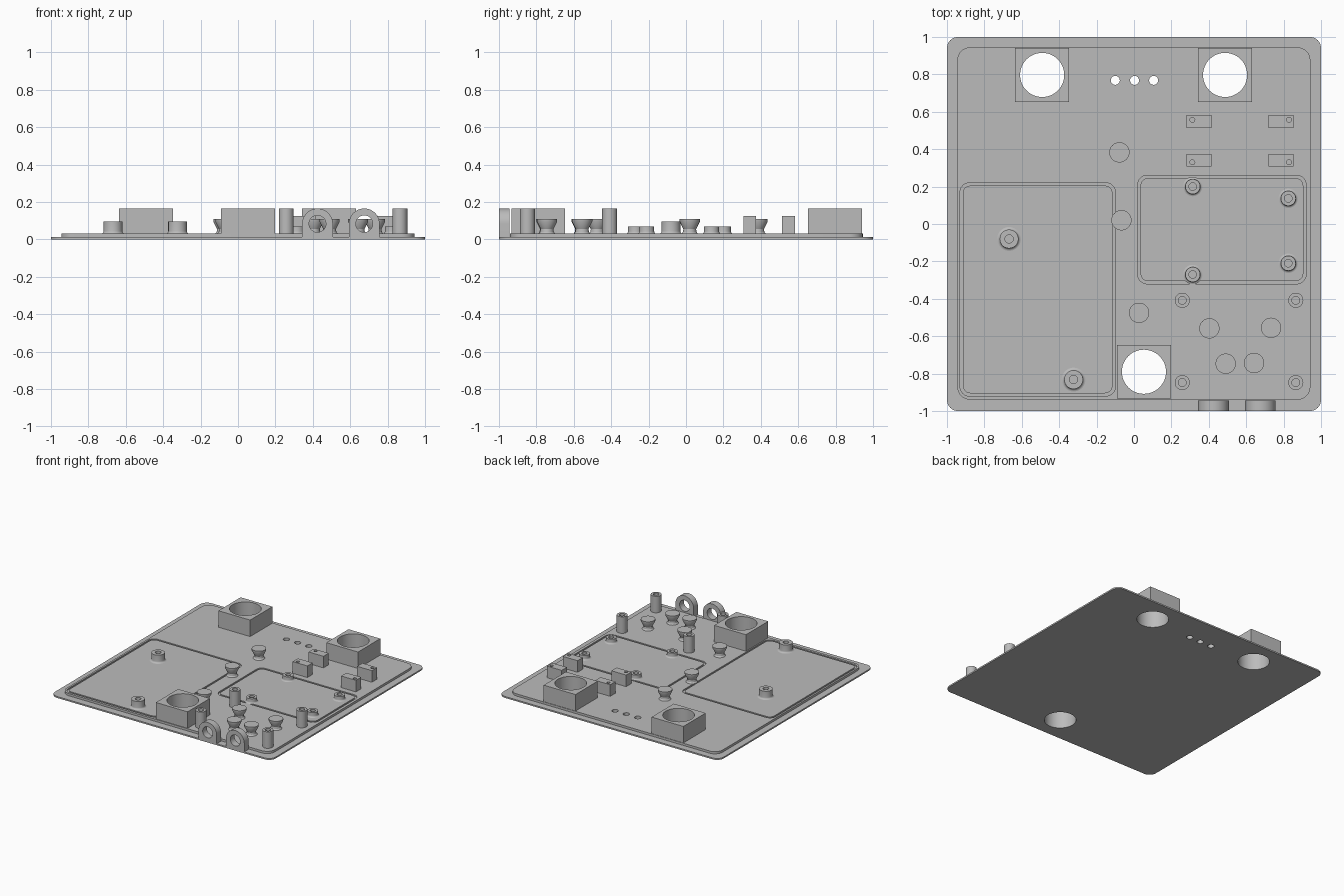
import bpy, bmesh, math
from mathutils import Matrix, Vector

if "Cube" in bpy.data.objects:
    bpy.data.objects.remove(bpy.data.objects["Cube"])

grey = bpy.data.materials.new("plain grey")
grey.use_nodes = True
COLOR = (0.5, 0.5, 0.5, 1)
grey.diffuse_color = COLOR
grey.node_tree.nodes["Principled BSDF"].inputs["Base Color"].default_value = COLOR

LIP, FLOOR, TALL = 0.012, 0.03, 0.165


def finish(name, bm):
    bmesh.ops.recalc_face_normals(bm, faces=bm.faces)
    me = bpy.data.meshes.new(name)
    bm.to_mesh(me)
    bm.free()
    me.materials.append(grey)
    ob = bpy.data.objects.new(name, me)
    bpy.context.scene.collection.objects.link(ob)
    return ob


def box(name, x0, x1, y0, y1, z0, z1, radius=0):
    """Box, with optional rounded vertical corners."""
    bm = bmesh.new()
    size = Vector((x1 - x0, y1 - y0, z1 - z0))
    mid = Vector((x0 + x1, y0 + y1, z0 + z1)) / 2
    bmesh.ops.create_cube(bm, size=1, matrix=Matrix.Translation(mid) @ Matrix.Diagonal(size).to_4x4())
    if radius:
        edges = [e for e in bm.edges if abs(e.verts[0].co.z - e.verts[1].co.z) > 1e-5]
        bmesh.ops.bevel(bm, geom=edges, offset=radius, segments=8, profile=0.5, affect='EDGES')
    return finish(name, bm)


def cylinder(name, center, radius, depth, along_y=False):
    bm = bmesh.new()
    turn = Matrix.Rotation(math.pi / 2 if along_y else 0, 4, 'X')
    bmesh.ops.create_cone(bm, cap_ends=True, segments=48, radius1=radius, radius2=radius,
                          depth=depth, matrix=Matrix.Translation(center) @ turn)
    return finish(name, bm)


def cut(ob, cutter):
    """Subtract the cutter, bake the result and delete the cutter."""
    mod = ob.modifiers.new("cut", 'BOOLEAN')
    mod.operation, mod.solver, mod.object = 'DIFFERENCE', 'EXACT', cutter
    bpy.context.view_layer.update()
    me = bpy.data.meshes.new_from_object(ob.evaluated_get(bpy.context.evaluated_depsgraph_get()))
    ob.modifiers.clear()
    ob.data = me
    bpy.data.objects.remove(cutter)


def lathe(name, x, y, profile, segments=40):
    """Revolve an (r, z) profile that starts and ends on the axis."""
    bm = bmesh.new()
    verts = [bm.verts.new((r, 0, z)) for r, z in profile]
    edges = [bm.edges.new(pair) for pair in zip(verts, verts[1:])]
    bmesh.ops.spin(bm, geom=verts + edges, cent=(0, 0, 0), axis=(0, 0, 1),
                   angle=2 * math.pi, steps=segments)
    bmesh.ops.remove_doubles(bm, verts=bm.verts, dist=1e-5)
    bmesh.ops.translate(bm, verts=bm.verts, vec=(x, y, 0))
    return finish(name, bm)


def standoff(name, x, y, radius, bore, top, fillet):
    """Bored post with a curved fillet at its foot."""
    foot = [(radius + fillet * (1 - math.sin(a)), FLOOR + fillet * (1 - math.cos(a)))
            for a in (i * math.pi / 8 for i in range(5))] if fillet else [(radius, FLOOR)]
    return lathe(name, x, y, [(0, FLOOR - 0.01), (foot[0][0], FLOOR - 0.01)] + foot
                 + [(radius, top), (bore, top), (bore, FLOOR + 0.002), (0, FLOOR + 0.002)])


# Base plate with raised inner panel
base = box("base_plate", -1, 1, -1, 1, 0, LIP, 0.06)
panel = box("raised_panel", -0.945, 0.943, -0.94, 0.945, LIP, FLOOR, 0.07)

# Shallow rounded outlines marking the component bays
for x0, x1, y0, y1 in [(-0.93, -0.1, -0.92, 0.22), (0.02, 0.92, -0.32, 0.26)]:
    w = 0.015
    frame = box("bay_outline", x0, x1, y0, y1, FLOOR - 0.01, FLOOR + 0.01, 0.05)
    cut(frame, box("bay_core", x0 + w, x1 - w, y0 + w, y1 - w, 0, 0.1, 0.04))
    cut(panel, frame)

# Square sockets with large through holes
sockets = [(-0.491, 0.797), (0.487, 0.797), (0.053, -0.79)]
for x, y in sockets:
    block = box("button_socket", x - 0.144, x + 0.144, y - 0.144, y + 0.144, FLOOR - 0.002, TALL)
    for part in (base, panel, block):
        cut(part, cylinder("hole", (x, y, 0.1), 0.118, 0.5))

# Row of indicator holes
for x in (-0.1, 0.003, 0.105):
    for part in (base, panel):
        cut(part, cylinder("hole", (x, 0.768, 0), 0.024, 0.2))

# Small bored mounting blocks
for x, hole_x in ((0.347, 0.312), (0.787, 0.829)):
    for y, hole_y in ((0.548, 0.557), (0.341, 0.33)):
        block = box("mounting_block", x - 0.067, x + 0.067, y - 0.034, y + 0.034, FLOOR - 0.002, 0.125)
        cut(block, cylinder("hole", (hole_x, hole_y, 0.12), 0.013, 0.1))

# Board standoffs, short, medium and tall
for x, y in [(0.314, 0.2), (0.825, 0.137), (0.314, -0.27), (0.825, -0.21)]:
    standoff("short_standoff", x, y, 0.04, 0.02, 0.068, 0.012)
for x, y in [(-0.668, -0.08), (-0.323, -0.832)]:
    standoff("medium_standoff", x, y, 0.05, 0.022, 0.095, 0.014)
for x in (0.258, 0.865):
    for y in (-0.408, -0.848):
        standoff("tall_post", x, y, 0.04, 0.021, TALL, 0)

# Flared retaining pegs
for x, y in [(-0.078, 0.383), (-0.067, 0.02), (0.027, -0.475), (0.403, -0.558),
             (0.733, -0.555), (0.49, -0.747), (0.642, -0.743)]:
    lathe("retaining_peg", x, y, [(0, FLOOR - 0.01), (0.044, FLOOR - 0.01), (0.044, FLOOR),
                                  (0.036, 0.04), (0.034, 0.055), (0.054, 0.095),
                                  (0.054, 0.11), (0, 0.11)])

# Arched cable eyelets on the front edge
for x in (0.425, 0.675):
    r, mid_z = 0.082, 0.083
    outline = [(x + r, 0.002)] + [(x + r * math.cos(i * math.pi / 24), mid_z + r * math.sin(i * math.pi / 24))
                                  for i in range(25)] + [(x - r, 0.002)]
    bm = bmesh.new()
    face = bm.faces.new([bm.verts.new((px, -1, pz)) for px, pz in outline])
    new = bmesh.ops.extrude_face_region(bm, geom=[face])["geom"]
    bmesh.ops.translate(bm, verts=[v for v in new if isinstance(v, bmesh.types.BMVert)], vec=(0, 0.055, 0))
    eyelet = finish("cable_eyelet", bm)
    cut(eyelet, cylinder("hole", (x, -0.97, mid_z), 0.045, 0.3, True))

# Smooth curved walls, keep hard edges
for ob in bpy.context.scene.objects:
    ob.select_set(ob.type == 'MESH')
    if ob.type == 'MESH':
        bpy.context.view_layer.objects.active = ob
bpy.ops.object.shade_smooth_by_angle(angle=math.radians(30))
